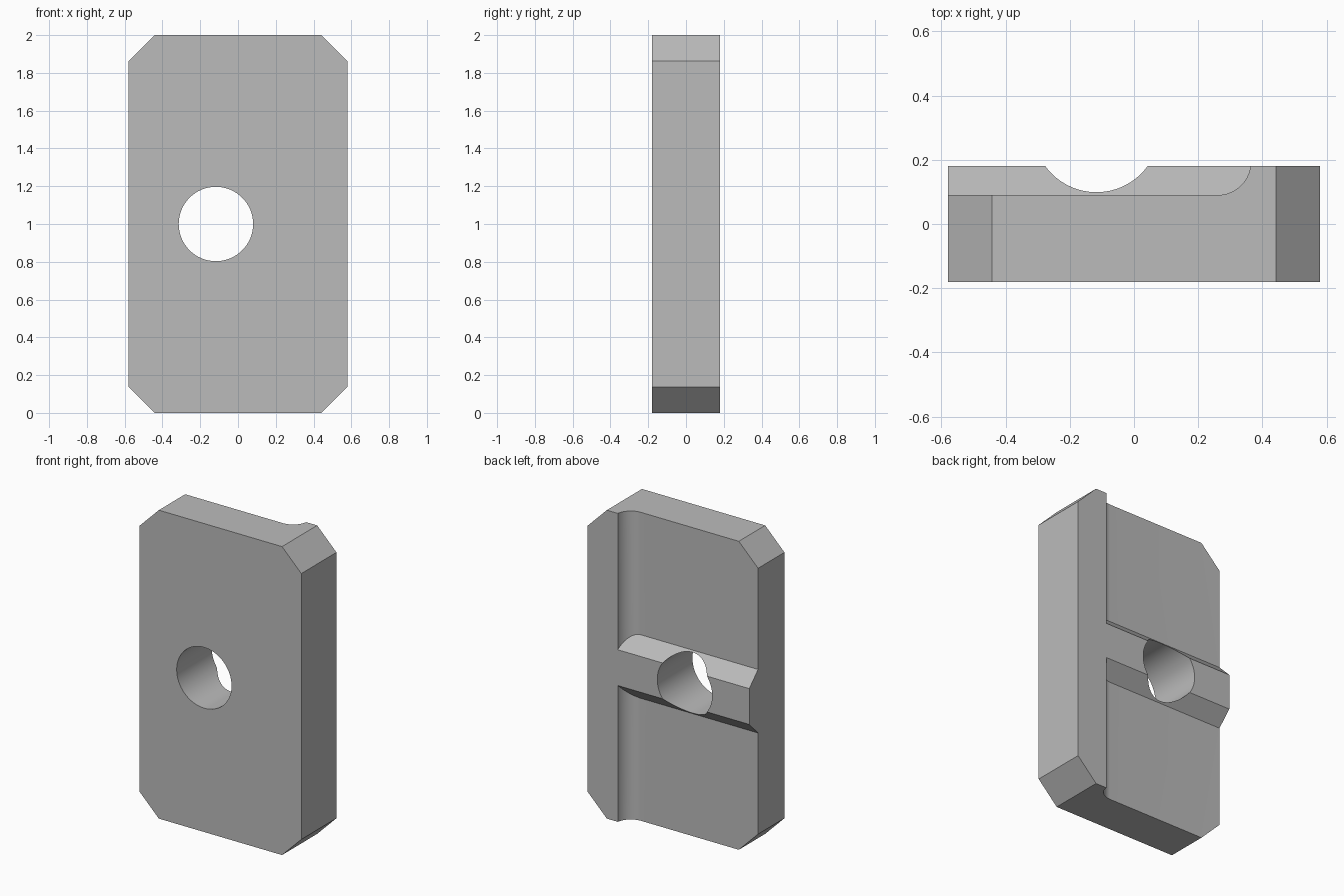
import bpy
import math

cube = bpy.data.objects.get("Cube")
if cube:
    bpy.data.objects.remove(cube, do_unlink=True)

HALF_W, HALF_D, HEIGHT, CHAMFER = 0.58, 0.18, 2.0, 0.138
FLOOR_Y = 0.09          # depth of the recessed back faces
RIDGE_HALF = 0.116      # half height of the ridge at the back face
MID_Z = HEIGHT / 2

grey = bpy.data.materials.new("plain_grey")
grey.use_nodes = True
colour = (0.5, 0.5, 0.5, 1)
grey.diffuse_color = colour
grey.node_tree.nodes["Principled BSDF"].inputs["Base Color"].default_value = colour


def prism(name, start, end):
    """Solid between two matching loops of points."""
    n = len(start)
    faces = [list(range(n))[::-1], list(range(n, 2 * n))]
    faces += [[i, (i + 1) % n, n + (i + 1) % n, n + i] for i in range(n)]
    mesh = bpy.data.meshes.new(name)
    mesh.from_pydata(start + end, [], faces)
    mesh.materials.append(grey)
    obj = bpy.data.objects.new(name, mesh)
    bpy.context.collection.objects.link(obj)
    # consistent outward normals
    import bmesh
    bm = bmesh.new()
    bm.from_mesh(mesh)
    bmesh.ops.recalc_face_normals(bm, faces=bm.faces)
    bm.to_mesh(mesh)
    bm.free()
    return obj


# Plate with four chamfered corners
a, b = HALF_W - CHAMFER, HEIGHT - CHAMFER
outline = [(-a, 0), (a, 0), (HALF_W, CHAMFER), (HALF_W, b),
           (a, HEIGHT), (-a, HEIGHT), (-HALF_W, b), (-HALF_W, CHAMFER)]
plate = prism("clamp_plate", [(x, -HALF_D, z) for x, z in outline],
              [(x, HALF_D, z) for x, z in outline])

# Recess section: flat floor that curves up into the side rail
r, cx = 0.104, 0.26
section = [(-1, 0.3), (-1, FLOOR_Y)]
sweep = math.acos((r - (HALF_D - FLOOR_Y)) / r)
for i in range(17):
    t = sweep * i / 16
    section.append((cx + r * math.sin(t), FLOOR_Y + r * (1 - math.cos(t))))
section.append((section[-1][0], 0.3))

# Upper and lower recesses, whose slanted ends leave the sloped ridge between
cutters = []
for name, side in (("upper_recess_cutter", 1), ("lower_recess_cutter", -1)):
    near = [(x, y, MID_Z + side * (RIDGE_HALF + HALF_D - y)) for x, y in section]
    far = [(x, y, MID_Z + side * 1.3) for x, y in section]
    cutters.append(prism(name, near, far))

# Round through hole
circle = [(-0.117 + 0.197 * math.cos(math.tau * i / 64),
           MID_Z + 0.197 * math.sin(math.tau * i / 64)) for i in range(64)]
cutters.append(prism("hole_cutter", [(x, -0.5, z) for x, z in circle],
                     [(x, 0.5, z) for x, z in circle]))

bpy.ops.object.select_all(action="DESELECT")
plate.select_set(True)
bpy.context.view_layer.objects.active = plate
for cutter in cutters:
    cut = plate.modifiers.new(cutter.name, "BOOLEAN")
    cut.operation = "DIFFERENCE"
    cut.solver = "EXACT"
    cut.object = cutter
    bpy.ops.object.modifier_apply(modifier=cut.name)
for cutter in cutters:
    bpy.data.objects.remove(cutter, do_unlink=True)

bpy.ops.object.shade_smooth_by_angle(angle=math.radians(25))
